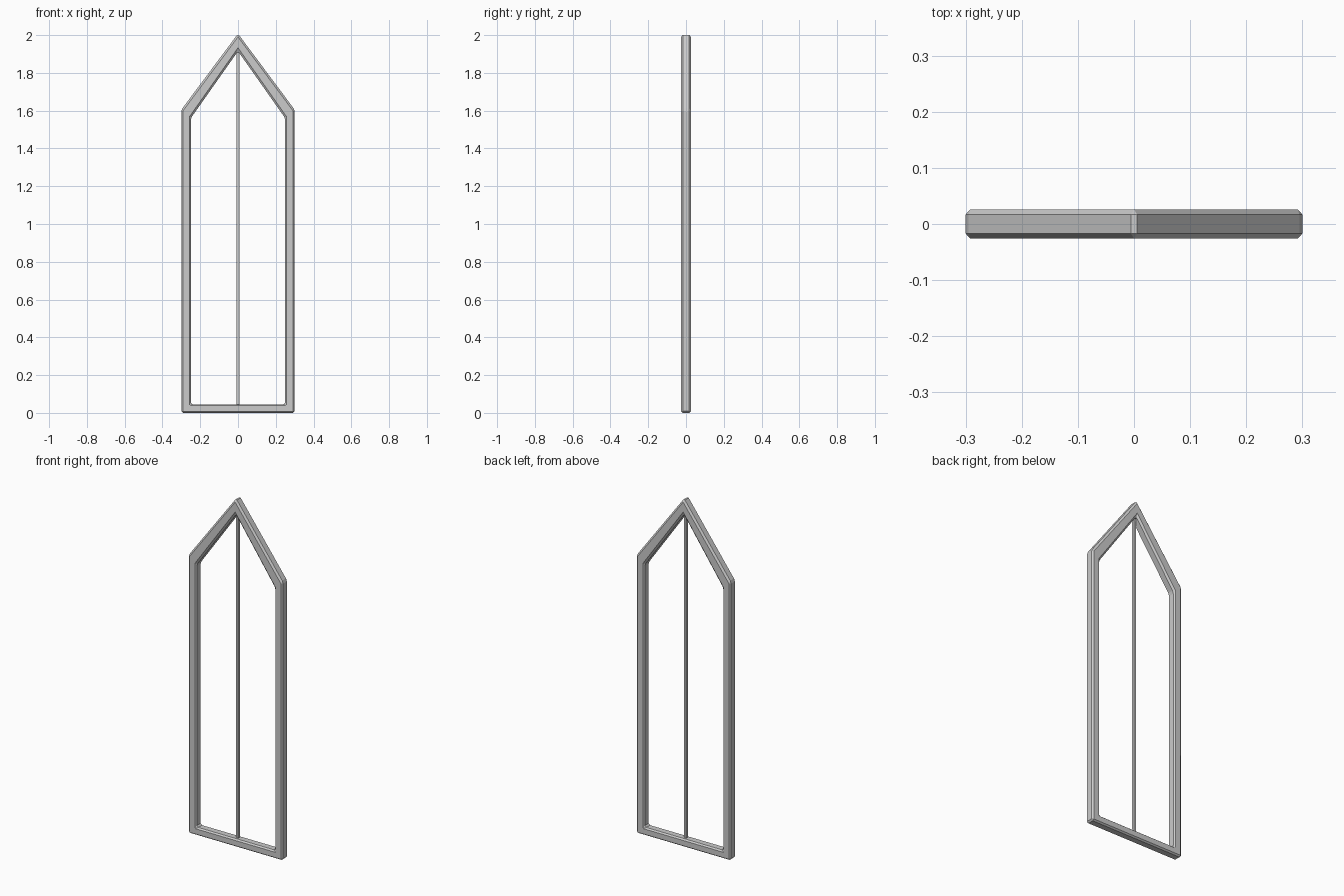
import bpy, bmesh

if "Cube" in bpy.data.objects:
    bpy.data.objects.remove(bpy.data.objects["Cube"])

HALF_DEPTH = 0.026
BEVEL = 0.009

# pointed-arch outlines in the XZ plane (same winding, same point count)
outer = [(-0.3, 0), (0.3, 0), (0.3, 1.605), (0, 2.0075), (-0.3, 1.605)]
inner = [(-0.25, 0.045), (0.25, 0.045), (0.25, 1.56), (0, 1.915), (-0.25, 1.56)]


def add_object(name, bm):
    bmesh.ops.recalc_face_normals(bm, faces=bm.faces)
    mesh = bpy.data.meshes.new(name)
    bm.to_mesh(mesh)
    bm.free()
    obj = bpy.data.objects.new(name, mesh)
    bpy.context.collection.objects.link(obj)
    return obj


# window frame: four loops joined into a closed ring
bm = bmesh.new()
loops = [[bm.verts.new((x, y, z)) for x, z in outline]
         for outline, y in ((outer, -HALF_DEPTH), (outer, HALF_DEPTH),
                            (inner, HALF_DEPTH), (inner, -HALF_DEPTH))]
n = len(outer)
for k in range(4):
    a, b = loops[k], loops[(k + 1) % 4]
    for i in range(n):
        j = (i + 1) % n
        bm.faces.new((a[i], a[j], b[j], b[i]))
frame = add_object("window_frame", bm)

# chamfer on all edges of the frame
bev = frame.modifiers.new("chamfer", 'BEVEL')
bev.width = BEVEL
bev.segments = 1
bev.limit_method = 'ANGLE'
bev.angle_limit = 0.5

# central glazing bar, ends tucked into the frame
bm = bmesh.new()
bmesh.ops.create_cube(bm, size=1)
z0, z1 = 0.035, 1.935
bmesh.ops.scale(bm, vec=(0.014, 0.016, z1 - z0), verts=bm.verts)
bmesh.ops.translate(bm, vec=(0, 0, (z0 + z1) / 2), verts=bm.verts)
add_object("centre_bar", bm)
